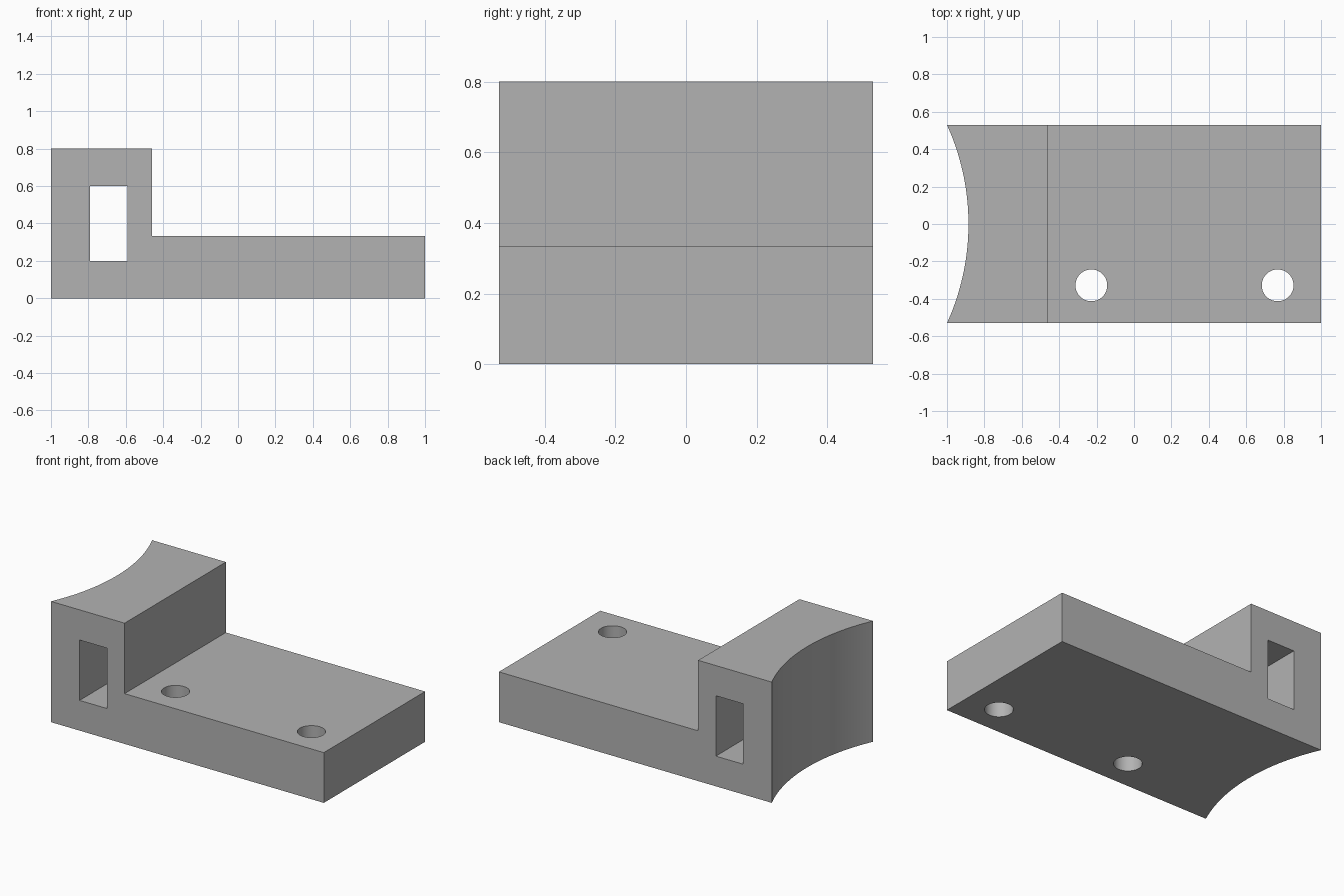
import bpy
import bmesh
import math

if "Cube" in bpy.data.objects:
    bpy.data.objects.remove(bpy.data.objects["Cube"])

HALF_DEPTH = 0.53
BASE_TOP = 0.333
HEIGHT = 0.8

grey = bpy.data.materials.new("plain_grey")
grey.use_nodes = True
grey.diffuse_color = (0.45, 0.45, 0.45, 1)
grey.node_tree.nodes["Principled BSDF"].inputs["Base Color"].default_value = grey.diffuse_color


def finish(name, bm):
    bmesh.ops.recalc_face_normals(bm, faces=bm.faces)
    mesh = bpy.data.meshes.new(name)
    bm.to_mesh(mesh)
    bm.free()
    mesh.materials.append(grey)
    obj = bpy.data.objects.new(name, mesh)
    bpy.context.collection.objects.link(obj)
    return obj


def prism(name, profile, half_depth):
    """Extrude an x-z profile along y."""
    bm = bmesh.new()
    face = bm.faces.new([bm.verts.new((x, -half_depth, z)) for x, z in profile])
    side = bmesh.ops.extrude_face_region(bm, geom=[face])["geom"]
    verts = [v for v in side if isinstance(v, bmesh.types.BMVert)]
    bmesh.ops.translate(bm, verts=verts, vec=(0, 2 * half_depth, 0))
    return finish(name, bm)


def cylinder(name, x, y, radius, segments):
    """Upright cylinder long enough to pass through the whole part."""
    bm = bmesh.new()
    bmesh.ops.create_cone(bm, cap_ends=True, segments=segments, radius1=radius,
                          radius2=radius, depth=2)
    bmesh.ops.translate(bm, verts=bm.verts, vec=(x, y, 0.4))
    return finish(name, bm)


# L-shaped body: raised block on a flat base
bracket = prism("bracket", [(-1, 0), (1, 0), (1, BASE_TOP), (-0.46, BASE_TOP),
                            (-0.46, HEIGHT), (-1, HEIGHT)], HALF_DEPTH)

# Slot through the block
cutters = [prism("slot_cutter", [(-0.79, 0.2), (-0.59, 0.2), (-0.59, 0.6), (-0.79, 0.6)], 1)]

# Two screw holes through the base
for x in (-0.228, 0.768):
    cutters.append(cylinder("hole_cutter", x, -0.328, 0.085, 64))

# Shallow concave end, an arc through both end corners
sagitta = 0.115
radius = (HALF_DEPTH ** 2 + sagitta ** 2) / (2 * sagitta)
cutters.append(cylinder("concave_cutter", -1 + sagitta - radius, 0, radius, 256))

for cutter in cutters:
    cutter.hide_render = True
    mod = bracket.modifiers.new(cutter.name, "BOOLEAN")
    mod.operation = "DIFFERENCE"
    mod.solver = "EXACT"
    mod.object = cutter

# Bake the cuts and drop the cutters
bpy.context.view_layer.objects.active = bracket
bracket.select_set(True)
for mod in list(bracket.modifiers):
    bpy.ops.object.modifier_apply(modifier=mod.name)
for cutter in cutters:
    bpy.data.objects.remove(cutter)
bpy.ops.object.shade_smooth_by_angle(angle=math.radians(30))
